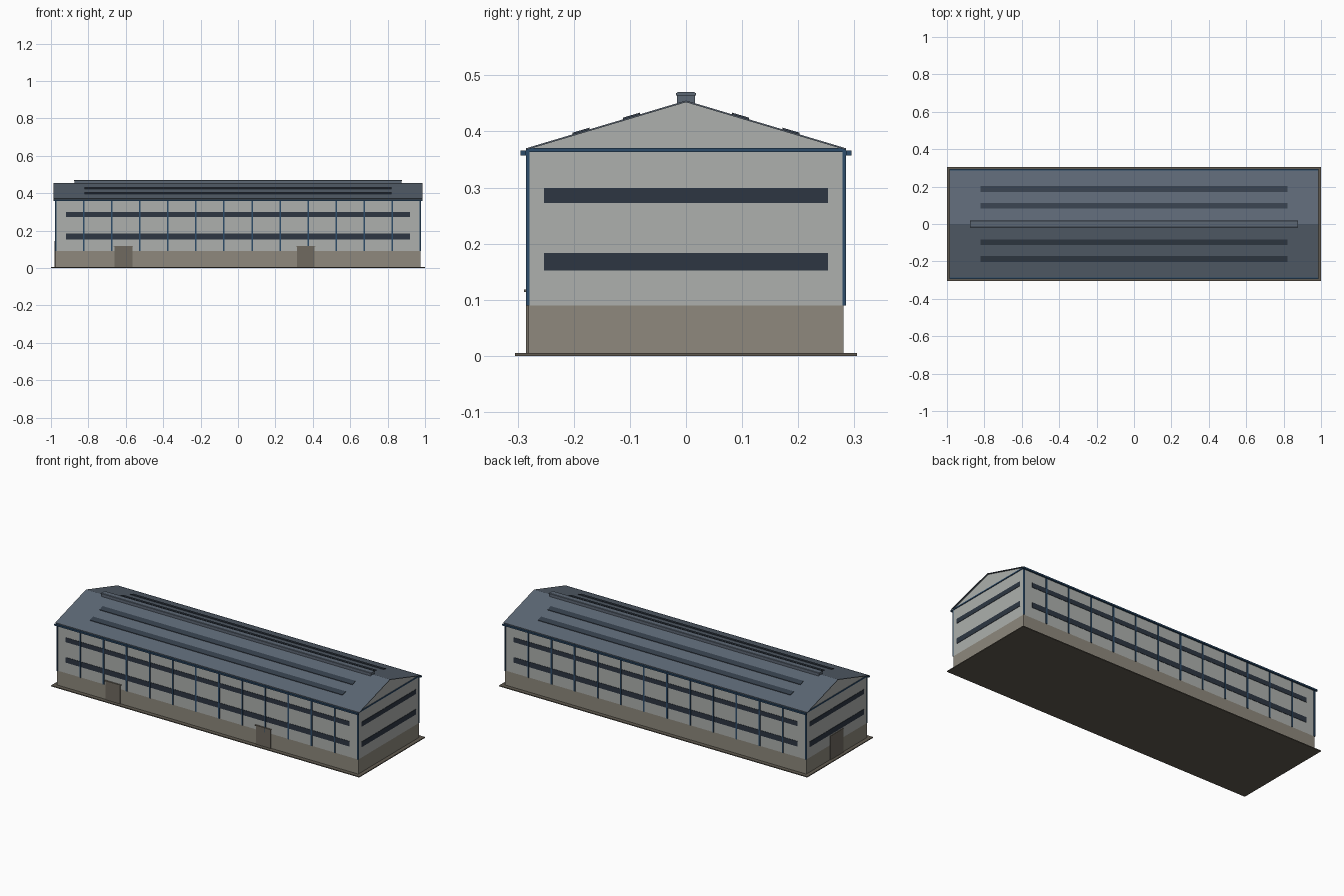
import bpy, bmesh, math
from mathutils import Matrix

if "Cube" in bpy.data.objects:
    bpy.data.objects.remove(bpy.data.objects["Cube"])


def material(name, hex_colour):
    def lin(c):
        c /= 255
        return c / 12.92 if c <= 0.04045 else ((c + 0.055) / 1.055) ** 2.4
    m = bpy.data.materials.new(name)
    m.diffuse_color = (*[lin(int(hex_colour[i:i + 2], 16)) for i in (0, 2, 4)], 1)
    m.use_nodes = True
    m.node_tree.nodes["Principled BSDF"].inputs["Base Color"].default_value = m.diffuse_color
    return m


WALL = material("pale grey cladding", "adb0ad")
BASE = material("stone plinth", "8e897d")
ROOF = material("slate roof", "5c6774")
GLASS = material("dark glass", "2d3642")
SKY = material("skylight glass", "353f4b")
TRIM = material("blue steel trim", "2d4c6a")
DOOR = material("door brown", "706a60")
SLAB = material("dark paving", "605a50")


def finish(name, bm, mat):
    bmesh.ops.recalc_face_normals(bm, faces=bm.faces)
    me = bpy.data.meshes.new(name)
    bm.to_mesh(me)
    bm.free()
    me.materials.append(mat)
    ob = bpy.data.objects.new(name, me)
    bpy.context.collection.objects.link(ob)
    return ob


def boxes(name, mat, items):
    """One object from boxes given as (x0, x1, y0, y1, z0, z1)."""
    bm = bmesh.new()
    for x0, x1, y0, y1, z0, z1 in items:
        mx = (Matrix.Translation(((x0 + x1) / 2, (y0 + y1) / 2, (z0 + z1) / 2))
              @ Matrix.Diagonal((x1 - x0, y1 - y0, z1 - z0, 1)))
        bmesh.ops.create_cube(bm, size=1, matrix=mx)
    return finish(name, bm, mat)


def extrude_x(name, mat, profiles, half):
    """Extrude (y, z) outlines along x from -half to half."""
    bm = bmesh.new()
    for profile in profiles:
        face = bm.faces.new([bm.verts.new((-half, y, z)) for y, z in profile])
        new = bmesh.ops.extrude_face_region(bm, geom=[face])["geom"]
        bmesh.ops.translate(bm, vec=(2 * half, 0, 0),
                            verts=[v for v in new if isinstance(v, bmesh.types.BMVert)])
    return finish(name, bm, mat)


HX, HY, EAVE, RIDGE = 0.977, 0.281, 0.37, 0.455
SLOPE = (RIDGE - EAVE) / 0.285


def roof_z(y):
    return RIDGE - SLOPE * abs(y)


# Ground slab, plinth and gabled wall body
boxes("ground_slab", SLAB, [(-1, 1, -0.305, 0.305, 0, 0.005)])
boxes("plinth", BASE, [(-HX, HX, -HY, HY, 0.005, 0.09)])
extrude_x("gabled_walls", WALL, [[(-HY, 0.09), (HY, 0.09), (HY, roof_z(HY) - 0.003),
                                  (0, RIDGE - 0.003), (-HY, roof_z(HY) - 0.003)]], HX)

# Thin pitched roof
T = 0.003
extrude_x("roof", ROOF, [[(-0.285, EAVE), (0, RIDGE), (0.285, EAVE),
                          (0.285, EAVE - T), (0, RIDGE - T), (-0.285, EAVE - T)]], 0.986)

# Skylight strips lying on both slopes
strips = []
for s in (-1, 1):
    for yc in (0.097, 0.187):
        a, b = s * (yc - 0.015), s * (yc + 0.015)
        strips.append([(a, roof_z(a) - 0.001), (b, roof_z(b) - 0.001),
                       (b, roof_z(b) + 0.003), (a, roof_z(a) + 0.003)])
extrude_x("skylights", SKY, strips, 0.82)

# Ridge vent with chamfered cap
extrude_x("ridge_vent", ROOF, [[(-0.016, 0.447), (0.016, 0.447), (0.016, 0.464), (-0.016, 0.464)]], 0.873)
extrude_x("ridge_vent_cap", ROOF, [[(-0.0175, 0.464), (0.0175, 0.464), (0.0175, 0.468),
                                    (0.015, 0.47), (-0.015, 0.47), (-0.0175, 0.468)]], 0.876)

# Window bands on all four sides
bands = []
for z0, z1 in ((0.152, 0.183), (0.272, 0.299)):
    for s in (-1, 1):
        y0, y1 = sorted((s * (HY - 0.002), s * (HY + 0.002)))
        bands.append((-0.92, 0.92, y0, y1, z0, z1))
        x0, x1 = sorted((s * (HX - 0.002), s * (HX + 0.002)))
        bands.append((x0, x1, -0.253, 0.253, z0, z1))
boxes("window_bands", GLASS, bands)

# Vertical steel ribs along both long sides, including the corners
ribs = []
for i in range(14):
    x = -0.975 + 0.15 * i
    for s in (-1, 1):
        y0, y1 = sorted((s * (HY - 0.002), s * (HY + 0.004)))
        ribs.append((x - 0.004, x + 0.004, y0, y1, 0.09, 0.368))
boxes("wall_ribs", TRIM, ribs)

# Gutters on the long sides and tie bands across the gables
trim = []
for s in (-1, 1):
    y0, y1 = sorted((s * 0.285, s * 0.295))
    trim.append((-0.986, 0.986, y0, y1, 0.357, 0.366))
    x0, x1 = sorted((s * (HX - 0.002), s * (HX + 0.004)))
    trim.append((x0, x1, -0.283, 0.283, 0.363, 0.37))
boxes("gutters_and_gable_bands", TRIM, trim)

# Two front doors and one on the left end
boxes("doors", DOOR, [(-0.66, -0.565, -HY - 0.004, -HY + 0.003, 0.005, 0.115),
                      (0.315, 0.41, -HY - 0.004, -HY + 0.003, 0.005, 0.115),
                      (-HX - 0.004, -HX + 0.003, -0.06, 0.06, 0.005, 0.145)])
# Slim canopies above the front doors
boxes("door_canopies", DOOR, [(x - 0.052, x + 0.052, -HY - 0.008, -HY + 0.002, 0.114, 0.118)
                              for x in (-0.6125, 0.3625)])
